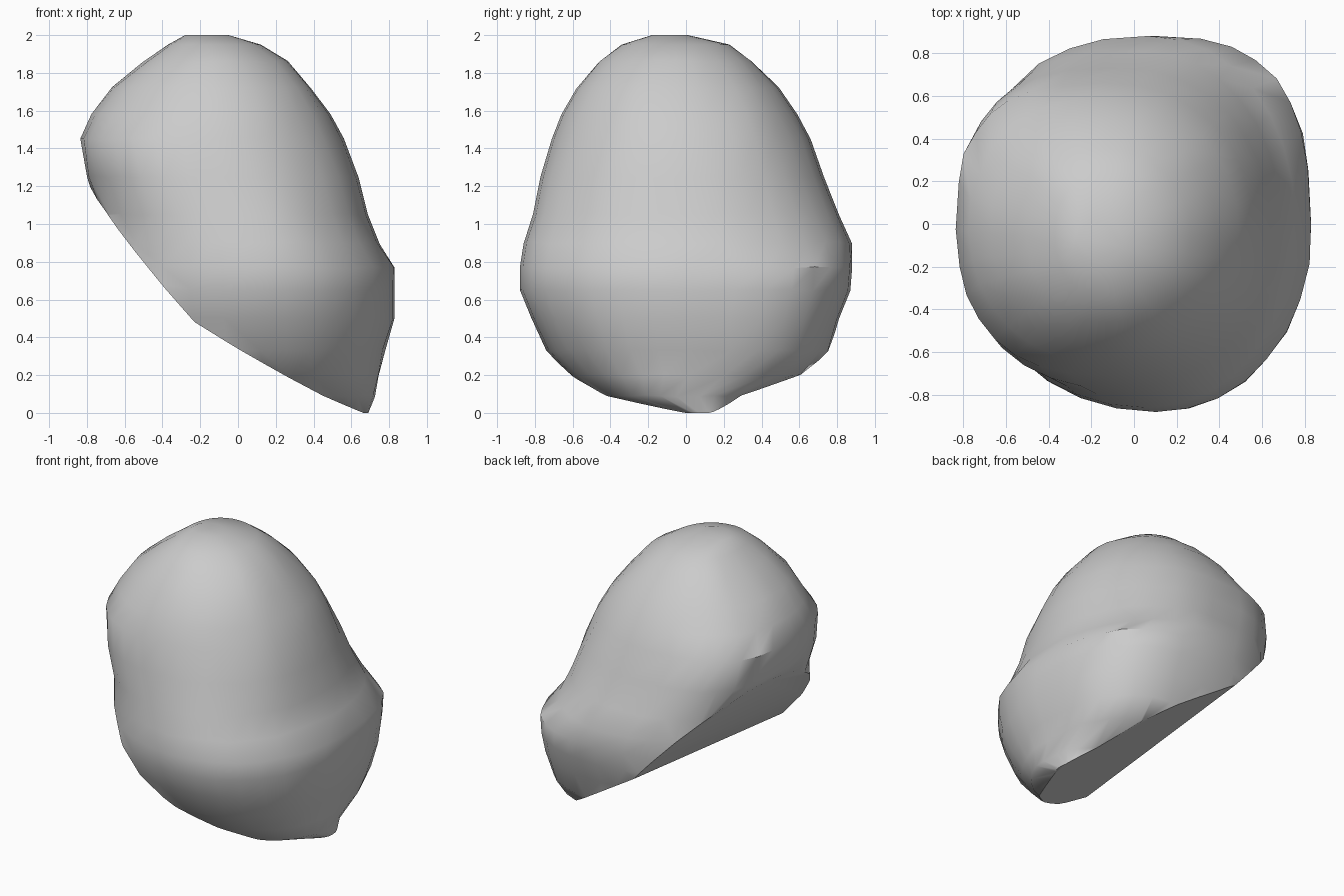
import bpy, bmesh, math, random

if "Cube" in bpy.data.objects:
    bpy.data.objects.remove(bpy.data.objects["Cube"])

random.seed(4)

# One plain grey for the whole boulder
grey = bpy.data.materials.new("stone_grey")
grey.use_nodes = True
colour = (0.6, 0.6, 0.6, 1)
grey.diffuse_color = colour
grey.node_tree.nodes["Principled BSDF"].inputs["Base Color"].default_value = colour

# Level sections before the undercut: height, left x, widest x, right x, front y, back y
LEVELS = [
    (0.00, 0.20, 0.45, 0.69, -0.08, 0.22),
    (0.09, -0.40, 0.22, 0.72, -0.46, 0.36),
    (0.20, -0.65, 0.15, 0.75, -0.61, 0.64),
    (0.33, -0.75, 0.12, 0.78, -0.74, 0.76),
    (0.50, -0.78, 0.10, 0.83, -0.82, 0.81),
    (0.65, -0.80, 0.10, 0.83, -0.88, 0.87),
    (0.77, -0.80, 0.10, 0.83, -0.88, 0.88),
    (0.90, -0.78, 0.06, 0.75, -0.86, 0.88),
    (1.05, -0.73, 0.02, 0.69, -0.81, 0.81),
    (1.25, -0.80, -0.06, 0.64, -0.77, 0.73),
    (1.45, -0.83, -0.12, 0.56, -0.71, 0.66),
    (1.58, -0.77, -0.13, 0.49, -0.66, 0.59),
    (1.72, -0.67, -0.13, 0.39, -0.58, 0.49),
    (1.86, -0.50, -0.14, 0.26, -0.46, 0.35),
    (1.95, -0.37, -0.15, 0.12, -0.34, 0.23),
    (2.00, -0.28, -0.16, -0.05, -0.18, 0.01),
]
SEGMENTS = 32


def squareness(z, c, s):
    """Exponent of the outline: squarer at the overhang and low back corner."""
    if c > 0:
        return 2.7 if s > 0 and z < 0.85 else 2.1
    if 1.0 < z < 1.5:
        return 2.9 if s > 0 else 2.4
    return 2.3 if s > 0 else 2.05


def section(z, left, mid, right, front, back):
    """Rounded outline at one height."""
    cy = (front + back) / 2
    half = (back - front) / 2
    wobble = 0.006 if 0 < z < 1.9 else 0
    points = []
    for i in range(SEGMENTS):
        t = 2 * math.pi * i / SEGMENTS
        c, s = math.cos(t), math.sin(t)
        power = 2 / squareness(z, c, s)
        reach = right - mid if c > 0 else mid - left
        x = mid + math.copysign(abs(c) ** power, c) * reach
        y = cy + math.copysign(abs(s) ** power, s) * half
        points.append((x + random.uniform(-wobble, wobble), y,
                       z + random.uniform(-wobble, wobble)))
    return points


def undercut(bm, x1, z1, x2, z2, rise):
    """Slice off the underside along a slope that also rises to the back."""
    slope = (z2 - z1) / (x2 - x1)
    cut = bmesh.ops.bisect_plane(
        bm, geom=bm.verts[:] + bm.edges[:] + bm.faces[:], dist=1e-5,
        plane_co=(x1, -0.5, z1), plane_no=(slope, rise, -1), clear_outer=True)
    edges = [e for e in cut["geom_cut"] if isinstance(e, bmesh.types.BMEdge)]
    bmesh.ops.holes_fill(bm, edges=edges, sides=0)


# Boulder: stacked sections with flat ends
bm = bmesh.new()
rings = [[bm.verts.new(p) for p in section(*level)] for level in LEVELS]
for low, high in zip(rings, rings[1:]):
    for i in range(SEGMENTS):
        j = (i + 1) % SEGMENTS
        bm.faces.new((low[i], low[j], high[j], high[i]))
bm.faces.new(rings[0][::-1])
bm.faces.new(rings[-1])

# Underside: steep slope beneath the overhang, gentler slope down to the tip
undercut(bm, -0.75, 1.10, -0.22, 0.50, 0.12)
undercut(bm, -0.22, 0.50, 0.68, -0.06, 0.10)
bmesh.ops.recalc_face_normals(bm, faces=bm.faces)

mesh = bpy.data.meshes.new("boulder")
bm.to_mesh(mesh)
bm.free()
mesh.materials.append(grey)
boulder = bpy.data.objects.new("boulder", mesh)
bpy.context.collection.objects.link(boulder)

# Soft shading with the undercut rim kept crisp
bpy.ops.object.select_all(action="DESELECT")
boulder.select_set(True)
bpy.context.view_layer.objects.active = boulder
bpy.ops.object.shade_smooth_by_angle(angle=math.radians(40))
